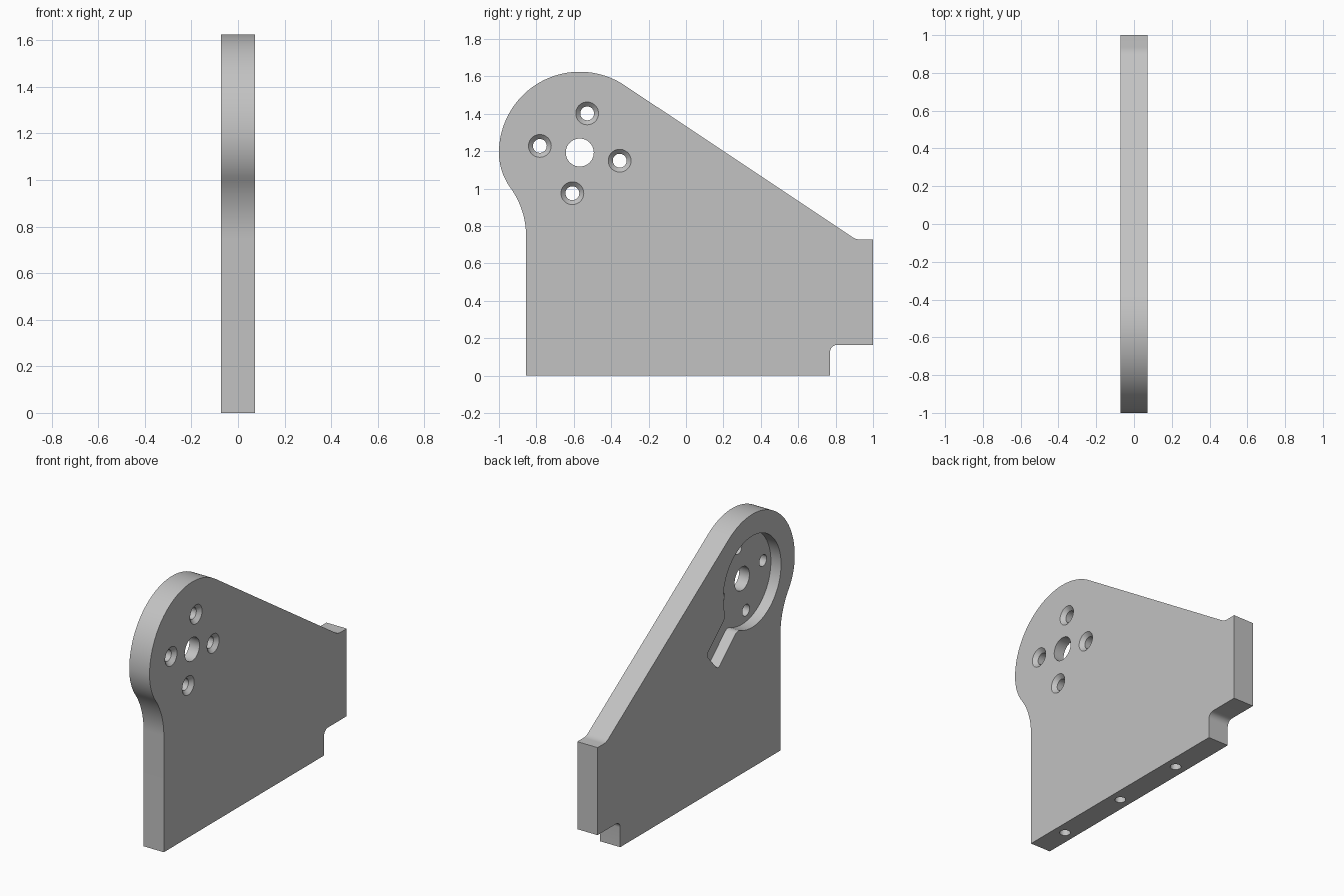
import bpy, bmesh
from math import pi, sin, cos, asin, atan2, sqrt, radians
from mathutils import Matrix, Vector

if "Cube" in bpy.data.objects:
    bpy.data.objects.remove(bpy.data.objects["Cube"])

HALF = 0.072                       # half the plate thickness
HUB = Vector((-0.568, 1.193))      # hub centre in (y, z)
HUB_R = 0.432

metal = bpy.data.materials.new("light_grey")
metal.use_nodes = True
grey = (0.54, 0.54, 0.54, 1)
metal.diffuse_color = grey
metal.node_tree.nodes["Principled BSDF"].inputs["Base Color"].default_value = grey


def arc(centre, r, start, end, n=16):
    """Points along an arc, angles in degrees."""
    steps = [radians(start + (end - start) * i / n) for i in range(n + 1)]
    return [Vector((centre[0] + r * cos(a), centre[1] + r * sin(a))) for a in steps]


def add_object(name, bm):
    bmesh.ops.recalc_face_normals(bm, faces=bm.faces)
    mesh = bpy.data.meshes.new(name)
    bm.to_mesh(mesh)
    bm.free()
    obj = bpy.data.objects.new(name, mesh)
    bpy.context.collection.objects.link(obj)
    mesh.materials.append(metal)
    return obj


def prism(name, points, x0, x1):
    """Extrude a (y, z) outline from x0 to x1."""
    bm = bmesh.new()
    face = bm.faces.new([bm.verts.new((x0, p[0], p[1])) for p in points])
    new = bmesh.ops.extrude_face_region(bm, geom=[face])["geom"]
    bmesh.ops.translate(bm, vec=(x1 - x0, 0, 0),
                        verts=[v for v in new if isinstance(v, bmesh.types.BMVert)])
    return add_object(name, bm)


def drill(name, centre, r1, r2, depth, along_x=True):
    """Round cutter; r1 is the -x (or lower) end."""
    bm = bmesh.new()
    turn = Matrix.Rotation(pi / 2, 4, 'Y') if along_x else Matrix()
    bmesh.ops.create_cone(bm, cap_ends=True, segments=40, radius1=r1, radius2=r2,
                          depth=depth, matrix=Matrix.Translation(centre) @ turn)
    return add_object(name, bm)


def cut(target, cutter):
    mod = target.modifiers.new("cut", 'BOOLEAN')
    mod.operation = 'DIFFERENCE'
    mod.solver = 'EXACT'
    mod.object = cutter
    bpy.context.view_layer.objects.active = target
    bpy.ops.object.modifier_apply(modifier=mod.name)
    bpy.data.objects.remove(cutter)


# Plate outline: foot, rear tab, sloping top, round hub, curved neck
NECK = 36                          # neck angle in degrees
chin_r, neck_r = 0.32, 0.44
drop = sin(radians(NECK))
neck_z = HUB.y - (chin_r + neck_r) * drop
outline = [(-0.855, 0), (0.77, 0)]
outline += arc((0.81, 0.125), 0.04, 180, 90, 8)
outline += [(1, 0.165), (1, 0.727)]
outline += arc((0.935, 0.807), 0.08, 270, 236.5, 6)
outline += arc(HUB, HUB_R, 56.5, 180, 48)
outline += arc((-1 + chin_r, HUB.y), chin_r, 180, 180 + NECK)[1:]
outline += arc((-0.855 - neck_r, neck_z), neck_r, NECK, 0)[1:]
plate = prism("bracket_plate", outline, -HALF, HALF)

# Keyhole pocket in the -x face: round recess with a slot, rounded corners
R, h, f, reach, corner = 0.293, 0.088, 0.05, 0.545, 0.025
u = sqrt((R + f) ** 2 - (h + f) ** 2)
t = atan2(h + f, u) * 180 / pi
half = arc((u, h + f), f, 180 + t, 270, 8)
half += arc((reach - corner, h - corner), corner, 90, 0, 6)
mirrored = [Vector((p.x, -p.y)) for p in reversed(half)]
local = half + mirrored + arc((0, 0), R, -t, t - 360, 64)[1:-1]
slot_turn = Matrix.Rotation(radians(-42), 2)
cut(plate, prism("pocket_cutter", [HUB + slot_turn @ p for p in local], -0.2, 0))

# Central bore
cut(plate, drill("bore_cutter", (0, HUB.x, HUB.y), 0.075, 0.075, 0.4))

# Four countersunk screw holes around the bore
for i in range(4):
    a = radians(79.5 + 90 * i)
    y, z = HUB.x + 0.217 * cos(a), HUB.y - 0.004 + 0.217 * sin(a)
    cut(plate, drill("screw_cutter", (0, y, z), 0.037, 0.037, 0.4))
    cut(plate, drill("countersink_cutter", (0.062, y, z), 0.031, 0.071, 0.04))

# Three blind holes in the foot
for y in (-0.63, -0.125, 0.38):
    cut(plate, drill("foot_hole_cutter", (0, y, 0.1), 0.032, 0.032, 0.4, False))

bpy.ops.object.select_all(action='DESELECT')
plate.select_set(True)
bpy.context.view_layer.objects.active = plate
bpy.ops.object.shade_smooth_by_angle(angle=radians(25))
